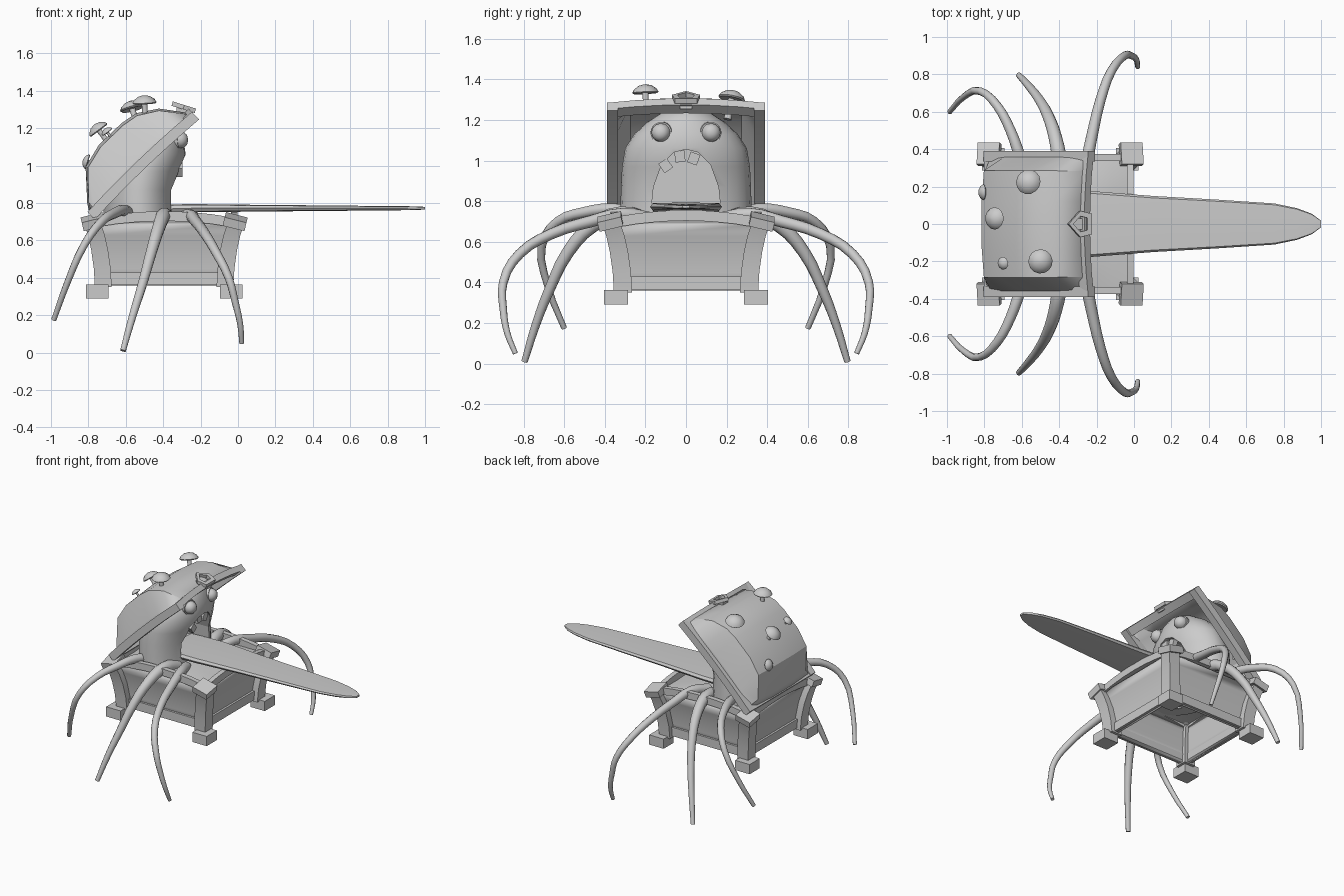
import bpy, bmesh, math
from mathutils import Vector, Matrix

if "Cube" in bpy.data.objects:
    bpy.data.objects.remove(bpy.data.objects["Cube"])

CX = -0.395  # chest centre in x


def finish(name, bm, smooth=None):
    bmesh.ops.recalc_face_normals(bm, faces=bm.faces)
    me = bpy.data.meshes.new(name)
    bm.to_mesh(me)
    bm.free()
    ob = bpy.data.objects.new(name, me)
    bpy.context.collection.objects.link(ob)
    if smooth:
        activate(ob)
        bpy.ops.object.shade_smooth_by_angle(angle=math.radians(smooth))
    return ob


def activate(ob):
    bpy.ops.object.select_all(action='DESELECT')
    ob.select_set(True)
    bpy.context.view_layer.objects.active = ob


def loft(name, rings, closed=True, caps=True, wrap=False, smooth=None):
    """Skin a list of equally long point rings."""
    bm = bmesh.new()
    vs = [[bm.verts.new(p) for p in r] for r in rings]
    n = len(rings[0])
    pairs = list(zip(vs, vs[1:])) + ([(vs[-1], vs[0])] if wrap else [])
    for a, b in pairs:
        for i in range(n if closed else n - 1):
            j = (i + 1) % n
            bm.faces.new((a[i], a[j], b[j], b[i]))
    if caps:
        bm.faces.new(vs[0])
        bm.faces.new(vs[-1])
    return finish(name, bm, smooth)


def box(name, loc, size, rot=Matrix()):
    bm = bmesh.new()
    bmesh.ops.create_cube(bm, size=1, matrix=Matrix.Translation(loc) @ rot @ Matrix.Diagonal((*size, 1)))
    return finish(name, bm)


def bar(name, a, b, side, up, arch=0):
    """Rectangular bar from a to b, arched along up; side and up are half-size vectors."""
    a, b, side, up = map(Vector, (a, b, side, up))
    rings = []
    for i in range(7):
        t = i / 6
        c = a.lerp(b, t) + up.normalized() * arch * (1 - (2 * t - 1) ** 2)
        rings.append([c + side + up, c - side + up, c - side - up, c + side - up])
    return loft(name, rings, smooth=30)


def circle(cx, cy, z, rx, ry, n):
    return [(cx + rx * math.cos(2 * math.pi * i / n), cy + ry * math.sin(2 * math.pi * i / n), z) for i in range(n)]


def aim(ob, loc, d):
    ob.matrix_world = Matrix.Translation(loc) @ Vector(d).to_track_quat('Z', 'Y').to_matrix().to_4x4()


def solidify(ob, t, offset=-1):
    m = ob.modifiers.new("shell", 'SOLIDIFY')
    m.thickness, m.offset = t, offset
    activate(ob)
    bpy.ops.object.modifier_apply(modifier=m.name)


# --- chest base: flared walls, open underneath ---
levels = [(0.36, 0.315, 0.30), (0.45, 0.32, 0.305), (0.55, 0.333, 0.318), (0.63, 0.352, 0.337), (0.69, 0.37, 0.355)]
walls = loft("chest_walls", [[(CX + sx * hx, sy * hy, z) for sx, sy in ((1, 1), (-1, 1), (-1, -1), (1, -1))]
                             for z, hx, hy in levels], caps=False, smooth=30)
solidify(walls, 0.025, 0)
loft("chest_top", [[(CX + 0.37 * i / 4, 0.355 * j / 4, 0.695 + 0.035 * (1 - max(abs(i), abs(j)) ** 2 / 16))
                    for i in range(-4, 5)] for j in range(-4, 5)], closed=False, caps=False, smooth=30)
for s in (1, -1):
    for z, hx, hy, h, arch in ((0.395, 0.325, 0.31, 0.033, 0), (0.695, 0.375, 0.355, 0.026, 0.035)):
        bar("chest_rail_side", (CX - hx, s * hy, z), (CX + hx, s * hy, z), (0, 0.018, 0), (0, 0, h), arch)
        bar("chest_rail_end", (CX + s * hx, -hy, z), (CX + s * hx, hy, z), (0.018, 0, 0), (0, 0, h), arch)
    for t in (1, -1):
        # corner post, foot and tilted cap
        rings = []
        for z, o in ((0.35, 0), (0.45, 0.006), (0.55, 0.02), (0.63, 0.038), (0.69, 0.058)):
            x, y = CX + s * (0.325 + o), t * (0.31 + o)
            rings.append([(x + a * 0.045, y + b * 0.045, z) for a, b in ((1, 1), (-1, 1), (-1, -1), (1, -1))])
        loft("corner_post", rings, smooth=30)
        box("foot", (CX + s * 0.358, t * 0.345, 0.327), (0.12, 0.12, 0.073))
        tilt = Matrix.Rotation(s * 0.24, 4, 'Y') @ Matrix.Rotation(-t * 0.24, 4, 'X')
        box("corner_cap", (CX + s * 0.38, t * 0.373, 0.70), (0.12, 0.12, 0.048), tilt)

# --- lid, in (u along the opening, v outward) coordinates ---
U, V, HINGE = Vector((0.72, 0, 0.69)), Vector((-0.69, 0, 0.72)), Vector((-0.77, 0, 0.73))


def lid_pt(u, v, y):
    return HINGE + U * u + V * v + Vector((0, y, 0))


profile = [(0, 0.02), (0.03, 0.07), (0.155, 0.215), (0.283, 0.25), (0.45, 0.25), (0.54, 0.235), (0.643, 0.17), (0.75, 0.03)]
rings = []
for y, s, k in ((-0.36, 0.04, 1), (-0.345, 0.25, 1), (-0.28, 0.94, 0.98), (-0.12, 0.99, 1), (0.12, 0.99, 1),
                (0.28, 0.94, 0.98), (0.345, 0.25, 1), (0.36, 0.04, 1)):
    rings.append([lid_pt(0.38 + (u - 0.38) * k, v * s, y) for u, v in profile])
lid = loft("lid_shell", rings, closed=False, caps=False, smooth=28)
solidify(lid, 0.02, 0)
for s in (1, -1):
    bar("lid_rim_side", lid_pt(-0.01, 0.012, s * 0.362), lid_pt(0.765, 0.012, s * 0.362), (0, 0.028, 0), V * 0.028, 0.012)
bar("lid_rim_front", lid_pt(0.735, 0.015, -0.385), lid_pt(0.735, 0.015, 0.385), U * 0.03, V * 0.022, 0.03)
bar("lid_rim_hinge", lid_pt(0.015, 0.01, -0.385), lid_pt(0.015, 0.01, 0.385), U * 0.025, V * 0.025)

# pentagonal latch ring
pent = [(0.065, -0.055), (0.065, 0.055), (0.0, 0.07), (-0.065, 0.0), (0.0, -0.07)]
latch = loft("latch", [[(x * k, y * k, z) for x, y in pent] for k, z in ((1, 0.012), (1, -0.012), (0.6, -0.012), (0.6, 0.012))],
             caps=False, wrap=True)
latch.matrix_world = Matrix.Translation((-0.29, 0, 1.312)) @ Matrix.Rotation(0.3, 4, 'Y')
bar("latch_mount", (-0.33, 0, 1.30), (-0.24, 0, 1.27), (0, 0.03, 0), (0, 0, 0.015))

# --- mushrooms on the lid: position, direction, cap radius ---
for loc, d, R in (((-0.50, -0.20, 1.335), (-0.05, -0.05, 1), 0.065), ((-0.565, 0.225, 1.305), (-0.25, 0.2, 1), 0.067),
                  ((-0.745, 0.03, 1.19), (-0.6, 0, 0.8), 0.06), ((-0.70, -0.21, 1.18), (-0.6, -0.1, 0.8), 0.034),
                  ((-0.805, 0.17, 1.02), (-1, 0, 0.3), 0.042)):
    prof = [(0.3, -1.6), (0.22, -0.6), (0.25, -0.05), (0.9, -0.08), (1, 0.02), (0.85, 0.28), (0.5, 0.52), (0.12, 0.62)]
    aim(loft("mushroom", [circle(0, 0, z * R, r * R, r * R, 14) for r, z in prof], smooth=40), loc, d)

# --- head: dome with mouth cut out ---
rings = []
for z, front, back, ry in ((0.70, -0.325, -0.72, 0.325), (0.87, -0.33, -0.72, 0.32), (0.97, -0.30, -0.72, 0.315),
                           (1.06, -0.28, -0.70, 0.30), (1.13, -0.29, -0.68, 0.255), (1.19, -0.31, -0.64, 0.19),
                           (1.235, -0.34, -0.58, 0.12), (1.26, -0.41, -0.49, 0.04)):
    rings.append(circle((front + back) / 2, 0, z, (front - back) / 2, ry, 28))
head = loft("head", rings, smooth=40)
half = [(0.17, 0.77), (0.16, 0.87), (0.12, 0.98), (0.06, 1.04)]
arch = half + [(0, 1.055)] + [(-y, z) for y, z in reversed(half)]
cutter = loft("mouth_cutter", [[(x, y, z) for y, z in arch] for x in (-0.56, -0.1)])
cutter.hide_render = True
m = head.modifiers.new("mouth", 'BOOLEAN')
m.operation, m.object, m.solver = 'DIFFERENCE', cutter, 'EXACT'
activate(head)
bpy.ops.object.modifier_apply(modifier=m.name)
bpy.data.objects.remove(cutter)

# teeth along the upper lip
for y, z, a in ((-0.10, 0.975, -0.6), (-0.03, 1.02, -0.1), (0.038, 1.01, 0.35)):
    box("tooth", (-0.315, y, z), (0.035, 0.05, 0.055), Matrix.Rotation(-a, 4, 'X'))

# eyes: ball with socket ring and pupil
for s in (1, -1):
    d = (1, s * 0.25, 0.05)
    ep = [(0.01, 0.05), (0.028, 0.044), (0.043, 0.026), (0.046, 0.006), (0.053, 0.006), (0.055, -0.012), (0.05, -0.035)]
    aim(loft("eye", [circle(0, 0, z, r, r, 18) for r, z in ep], smooth=35), (-0.318, s * 0.122, 1.137), d)

# --- tongue ---
rings = []
for x, w, z, h in ((-0.5, 0.17, 0.765, 0.025), (-0.24, 0.177, 0.772, 0.022), (0.1, 0.15, 0.772, 0.018), (0.45, 0.13, 0.772, 0.015),
                   (0.75, 0.11, 0.772, 0.012), (0.87, 0.085, 0.772, 0.011), (0.95, 0.055, 0.772, 0.01), (1.0, 0.018, 0.772, 0.007)):
    rings.append([(x, y * w, z + k * h) for y, k in ((1, 0), (0.93, 0.8), (0, 1), (-0.93, 0.8), (-1, 0), (-0.93, -0.8), (0, -1), (0.93, -0.8))])
loft("tongue", rings, smooth=40)

# --- six tapered legs ---
LEGS = {
    "front_leg": (0.036, 0.013, [(-0.31, 0.17, 0.71), (-0.26, 0.31, 0.735), (-0.225, 0.47, 0.70), (-0.18, 0.66, 0.64),
                                 (-0.12, 0.82, 0.54), (-0.05, 0.90, 0.40), (-0.015, 0.90, 0.27), (0.012, 0.88, 0.15), (0.02, 0.84, 0.05)]),
    "middle_leg": (0.046, 0.016, [(-0.38, 0.18, 0.70), (-0.395, 0.32, 0.735), (-0.42, 0.46, 0.68), (-0.46, 0.58, 0.55),
                                  (-0.51, 0.67, 0.37), (-0.565, 0.74, 0.19), (-0.615, 0.795, 0.01)]),
    "rear_leg": (0.034, 0.014, [(-0.55, 0.18, 0.72), (-0.61, 0.36, 0.76), (-0.66, 0.50, 0.745), (-0.73, 0.63, 0.70),
                                (-0.82, 0.71, 0.58), (-0.91, 0.68, 0.38), (-0.985, 0.60, 0.175)]),
}
for name, (r0, r1, pts) in LEGS.items():
    for s in (1, -1):
        cu = bpy.data.curves.new(name, 'CURVE')
        cu.dimensions, cu.bevel_depth, cu.bevel_resolution, cu.use_fill_caps, cu.resolution_u = '3D', 1, 3, True, 3
        sp = cu.splines.new('BEZIER')
        sp.bezier_points.add(len(pts) - 1)
        for i, (bp, (x, y, z)) in enumerate(zip(sp.bezier_points, pts)):
            bp.co = (x, s * y, z)
            bp.radius = r0 + (r1 - r0) * i / (len(pts) - 1)
            bp.handle_left_type = bp.handle_right_type = 'AUTO'
        leg = bpy.data.objects.new(name, cu)
        bpy.context.collection.objects.link(leg)
        activate(leg)
        bpy.ops.object.convert(target='MESH')
        bpy.ops.object.shade_smooth_by_angle(angle=math.radians(40))
